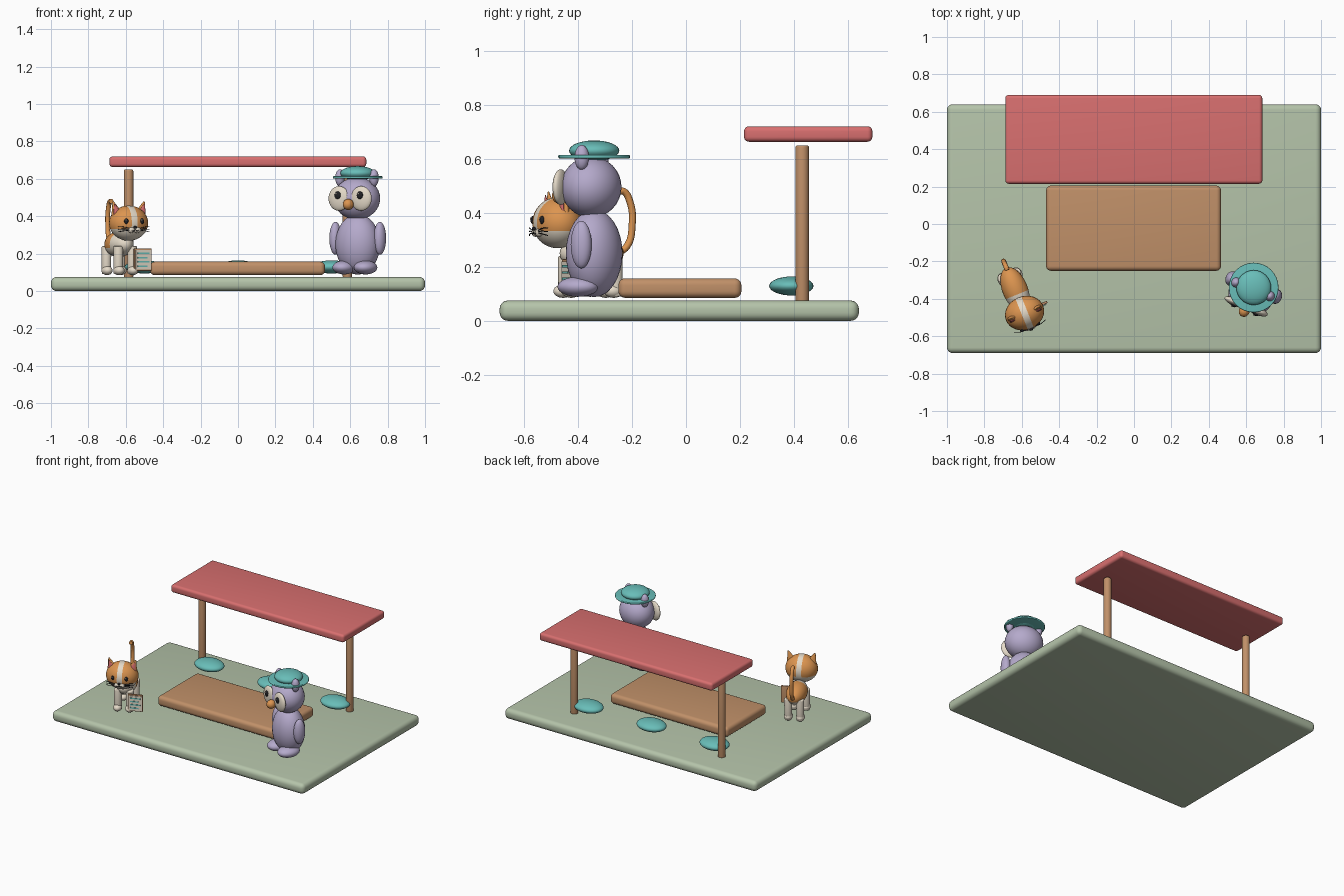
import bpy, bmesh
from math import radians
from mathutils import Matrix, Vector

if "Cube" in bpy.data.objects:
    bpy.data.objects.remove(bpy.data.objects["Cube"])


def material(name, r, g, b):
    m = bpy.data.materials.new(name)
    m.use_nodes = True
    m.diffuse_color = (r, g, b, 1)
    m.node_tree.nodes["Principled BSDF"].inputs["Base Color"].default_value = (r, g, b, 1)
    return m


sage = material("sage green", .46, .55, .40)
coral = material("coral red", .69, .16, .16)
wood = material("warm wood", .53, .28, .14)
teal = material("teal", .14, .51, .48)
lavender = material("lavender", .46, .40, .60)
cream = material("cream", .78, .70, .58)
orange = material("orange", .72, .30, .08)
black = material("soft black", .015, .015, .018)

WORLD = Matrix()


def finish(name, bm, mats, loc, frame, rot=WORLD):
    me = bpy.data.meshes.new(name)
    bm.to_mesh(me)
    bm.free()
    for m in mats:
        me.materials.append(m)
    me.shade_smooth()
    me.set_sharp_from_angle(angle=radians(40))
    ob = bpy.data.objects.new(name, me)
    ob.matrix_world = frame @ Matrix.Translation(loc) @ rot
    bpy.context.collection.objects.link(ob)
    return ob


def ellipsoid(name, mat, loc, radii, frame=WORLD, seg=32, cuts=(), rule=None, extra=()):
    """Scaled sphere; cuts are planes giving clean borders for two-colour parts."""
    bm = bmesh.new()
    bmesh.ops.create_uvsphere(bm, u_segments=seg, v_segments=seg // 2, radius=1)
    bmesh.ops.scale(bm, vec=radii, verts=bm.verts)
    for co, no in cuts:
        bmesh.ops.bisect_plane(bm, geom=bm.verts[:] + bm.edges[:] + bm.faces[:],
                               plane_co=co, plane_no=no)
    if rule:
        for f in bm.faces:
            f.material_index = rule(f.calc_center_median())
    return finish(name, bm, [mat, *extra], loc, frame)


def box(name, mat, lo, hi, bevel=0, frame=WORLD):
    lo, hi = Vector(lo), Vector(hi)
    bm = bmesh.new()
    bmesh.ops.create_cube(bm, size=1)
    bmesh.ops.scale(bm, vec=hi - lo, verts=bm.verts)
    if bevel:
        bmesh.ops.bevel(bm, geom=bm.edges[:], offset=bevel, segments=5,
                        profile=.5, affect='EDGES')
    return finish(name, bm, [mat], (lo + hi) / 2, frame)


def cylinder(name, mat, loc, r1, r2, depth, bevel=0, frame=WORLD, rot=WORLD, flat=1):
    bm = bmesh.new()
    bmesh.ops.create_cone(bm, cap_ends=True, segments=32, radius1=r1, radius2=r2, depth=depth)
    if bevel:
        rims = [e for e in bm.edges if abs(e.verts[0].co.z - e.verts[1].co.z) < .0001]
        bmesh.ops.bevel(bm, geom=rims, offset=bevel, segments=4, profile=.5, affect='EDGES')
    bmesh.ops.scale(bm, vec=(1, flat, 1), verts=bm.verts)
    return finish(name, bm, [mat], loc, frame, rot)


def tube(name, mat, points, radius, frame):
    cu = bpy.data.curves.new(name, 'CURVE')
    cu.dimensions = '3D'
    cu.bevel_depth = radius
    cu.bevel_resolution = 3
    cu.use_fill_caps = True
    sp = cu.splines.new('BEZIER')
    sp.bezier_points.add(len(points) - 1)
    for bp, p in zip(sp.bezier_points, points):
        bp.co = p
        bp.handle_left_type = bp.handle_right_type = 'AUTO'
    cu.materials.append(mat)
    ob = bpy.data.objects.new(name, cu)
    ob.matrix_world = frame
    bpy.context.collection.objects.link(ob)


SIDES = (("right", -1), ("left", 1))

# Ground, table, shelter
box("ground_slab", sage, (-1, -.69, 0), (1, .64, .075), .03)
box("low_table", wood, (-.47, -.25, .085), (.465, .205, .157), .025)
box("shelter_roof", coral, (-.688, .215, .663), (.686, .69, .72), .018)
for side, s in SIDES:
    cylinder(side + "_post", wood, (s * .585, .43, .36), .025, .025, .58, .008)
for i in (-1, 0, 1):
    ellipsoid("seat_cushion", teal, (i * .5, .39, .129), (.105, .082, .035))

# Owl
owl = Matrix.Translation((.64, -.34, 0)) @ Matrix.Rotation(radians(-22), 4, 'Z')
ellipsoid("owl_body", lavender, (0, 0, .25), (.122, .102, .162), owl)
ellipsoid("owl_head", lavender, (0, -.012, .495), (.127, .11, .113), owl)
for side, s in SIDES:
    ellipsoid(side + "_owl_wing", lavender, (s * .128, 0, .282), (.032, .04, .088), owl)
    ellipsoid(side + "_owl_foot", lavender, (s * .062, -.04, .126), (.06, .078, .037), owl)
    ellipsoid(side + "_owl_tuft", lavender, (s * .098, -.01, .605), (.025, .027, .046), owl)
    ellipsoid(side + "_owl_eye_disc", cream, (s * .064, -.108, .495), (.06, .022, .066), owl)
    ellipsoid(side + "_owl_pupil", black, (s * .064, -.127, .512), (.018, .01, .021), owl, 20)
    ellipsoid(side + "_owl_eye_glint", cream, (s * .064 - .006, -.136, .52),
              (.005, .004, .005), owl, 12)
ellipsoid("owl_beak", orange, (0, -.135, .463), (.029, .032, .03), owl, 24)
cylinder("hat_brim", teal, (0, 0, .608), .133, .133, .013, .005, owl)
ellipsoid("hat_crown", teal, (0, 0, .63), (.093, .093, .038), owl)

# Cat body: orange coat, cream belly and chest
cat = Matrix.Translation((-.64, -.34, 0)) @ Matrix.Rotation(radians(22), 4, 'Z')
X, Y, Z = Vector((1, 0, 0)), Vector((0, 1, 0)), Vector((0, 0, 1))
ellipsoid("cat_body", orange, (0, -.01, .25), (.068, .125, .068), cat,
          cuts=((Z * -.02, Z), (Y * -.03, Y)), extra=[cream],
          rule=lambda c: int(c.z < -.02 or c.y < -.03))

# Cat head: cream jaw and a cream stripe over the crown
ellipsoid("cat_head", orange, (0, -.147, .363), (.107, .09, .094), cat,
          cuts=((X * .017, X), (X * -.017, X), (Z * -.03, Z)), extra=[cream],
          rule=lambda c: int(c.z < -.03 or abs(c.x) < .017))
for side, s in SIDES:
    tilt = Matrix.Rotation(radians(s * 18), 4, 'Y')
    cylinder(side + "_cat_ear", orange, (s * .077, -.147, .44), .036, .004, .08,
             frame=cat, rot=tilt, flat=.5)
    cylinder(side + "_cat_inner_ear", coral, (s * .078, -.16, .438), .024, .003, .058,
             frame=cat, rot=tilt, flat=.4)
    ellipsoid(side + "_cat_eye", black, (s * .045, -.226, .373), (.012, .009, .015), cat, 20)
    ellipsoid(side + "_cat_eye_glint", cream, (s * .045 - .004, -.234, .379),
              (.004, .003, .004), cat, 12)
    ellipsoid(side + "_cat_muzzle", cream, (s * .017, -.228, .326), (.021, .013, .015), cat, 20)
    for k in (-1, 0, 1):
        tube(side + "_whisker", black, [(s * .03, -.235, .33 + k * .005),
             (s * .06, -.232, .332 + k * .01), (s * .09, -.222, .33 + k * .014)], .0018, cat)
    tube(side + "_mouth", black, [(0, -.242, .33), (s * .01, -.242, .321),
         (s * .02, -.239, .325)], .0018, cat)
    # Legs and paws
    for end, y in (("front", -.1), ("back", .07)):
        cylinder(f"{side}_{end}_cat_leg", cream, (s * .04, y, .165), .025, .026, .15, .006, cat)
        ellipsoid(f"{side}_{end}_cat_paw", cream, (s * .04, y - .008, .11),
                  (.029, .037, .025), cat, 24)
ellipsoid("cat_nose", black, (0, -.241, .341), (.01, .007, .007), cat, 16)
tube("cat_tail", orange, [(0, .09, .25), (0, .13, .275), (0, .152, .36),
     (0, .143, .44), (0, .118, .479), (0, .1, .48)], .013, cat)

# Menu board beside the cat
menu = cat @ Matrix.Translation((.085, -.137, .168))
box("menu_board", wood, (-.05, -.006, -.06), (.05, .006, .06), .003, menu)
box("menu_page", cream, (-.043, -.01, -.053), (.045, -.005, .051), frame=menu)
for i in range(4):
    z = .034 - i * .023
    box("menu_line", teal, (-.033, -.013, z - .004), (.035 - i % 2 * .012, -.009, z + .004),
        frame=menu)
